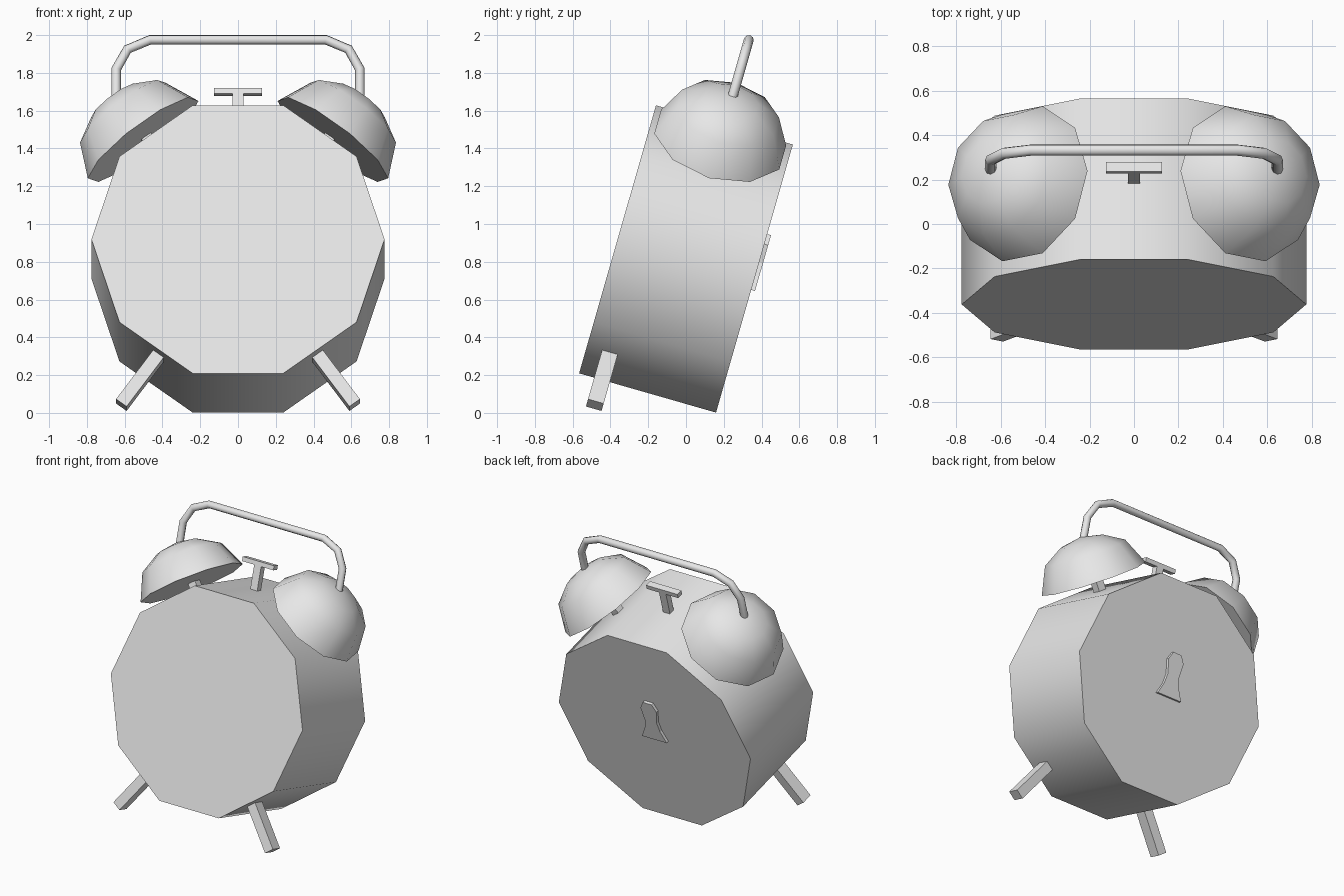
import bpy, bmesh
from math import radians, sin, cos, pi
from mathutils import Matrix

cube = bpy.data.objects.get("Cube")
if cube:
    bpy.data.objects.remove(cube, do_unlink=True)

# One plain grey for the whole clock
grey = bpy.data.materials.new("light_grey")
grey.use_nodes = True
COLOUR = (0.8, 0.8, 0.8, 1)
grey.diffuse_color = COLOUR
grey.node_tree.nodes["Principled BSDF"].inputs["Base Color"].default_value = COLOUR

# The whole clock leans back; parts are built around the body centre
LEAN = Matrix.Translation((0, 0, 0.815)) @ Matrix.Rotation(radians(-16), 4, 'X')
MIRROR = Matrix.Scale(-1, 4, (1, 0, 0))


def finish(name, bm, frame=Matrix(), smooth=False):
    bm.transform(LEAN @ frame)
    bmesh.ops.recalc_face_normals(bm, faces=bm.faces)
    mesh = bpy.data.meshes.new(name)
    bm.to_mesh(mesh)
    bm.free()
    mesh.materials.append(grey)
    obj = bpy.data.objects.new(name, mesh)
    bpy.context.collection.objects.link(obj)
    if smooth:
        bpy.ops.object.select_all(action='DESELECT')
        obj.select_set(True)
        bpy.context.view_layer.objects.active = obj
        bpy.ops.object.shade_smooth_by_angle(angle=radians(45))
    return obj


def box(name, low, high, frame=Matrix()):
    bm = bmesh.new()
    bmesh.ops.create_cube(bm, size=1)
    for v in bm.verts:
        v.co = [a + (b - a) * (c + 0.5) for a, b, c in zip(low, high, v.co)]
    return finish(name, bm, frame)


def prism(name, outline, front, back, smooth=False):
    """Outline in x and z, extruded from front to back."""
    bm = bmesh.new()
    face = bm.faces.new([bm.verts.new((x, front, z)) for x, z in outline])
    new = bmesh.ops.extrude_face_region(bm, geom=[face])["geom"]
    verts = [g for g in new if isinstance(g, bmesh.types.BMVert)]
    bmesh.ops.translate(bm, verts=verts, vec=(0, back - front, 0))
    return finish(name, bm, smooth=smooth)


def dome(name, profile, tip, sides, frame):
    """Rings of (radius, height), closed by a tip and a flat underside."""
    bm = bmesh.new()
    rings = [[bm.verts.new((r * cos(2 * pi * i / sides), r * sin(2 * pi * i / sides), h))
              for i in range(sides)] for r, h in profile]
    bm.faces.new(rings[0])
    for a, b in zip(rings, rings[1:]):
        for i in range(sides):
            j = (i + 1) % sides
            bm.faces.new((a[i], a[j], b[j], b[i]))
    top = bm.verts.new((0, 0, tip))
    for i in range(sides):
        bm.faces.new((rings[-1][i], rings[-1][(i + 1) % sides], top))
    return finish(name, bm, frame, smooth=True)


# Ten-sided body
R = 0.776
prism("body", [(R * cos(pi * i / 5), R * sin(pi * i / 5)) for i in range(10)],
      -0.377, 0.377, smooth=True)

# Bells, bell posts and feet, square to the sloping sides of the body
for side, flip in (("left", Matrix()), ("right", MIRROR)):
    up = flip @ Matrix.Rotation(radians(36), 4, 'Y')
    down = flip @ Matrix.Rotation(radians(144), 4, 'Y')
    dome(side + "_bell", [(0.362, 0.827), (0.28, 1.01), (0.15, 1.088)], 1.118, 10,
         up @ Matrix.Translation((0.02, 0, 0)))
    box(side + "_bell_post", (-0.03, -0.03, 0.7), (0.03, 0.03, 0.85), up)
    box(side + "_foot", (-0.019, -0.294, 0.65), (0.05, -0.208, 1.072), down)

# Hammer between the bells
box("hammer_stem", (-0.028, -0.023, 0.7), (0.028, 0.023, 0.91))
box("hammer_head", (-0.127, -0.023, 0.905), (0.127, 0.023, 0.936))

# Winding key on the back
half = [(0.1, -0.062), (0.062, 0.02), (0.048, 0.09), (0.064, 0.19), (0.035, 0.245)]
prism("winding_key", half + [(-x, z) for x, z in reversed(half)], 0.37, 0.398)

# Carrying handle
half = [(0.645, 0.85), (0.645, 1.045), (0.585, 1.155), (0.465, 1.207)]
path = half + [(-x, z) for x, z in reversed(half)]
curve = bpy.data.curves.new("handle", 'CURVE')
curve.dimensions = '3D'
curve.bevel_depth = 0.026
curve.bevel_resolution = 2
curve.use_fill_caps = True
spline = curve.splines.new('POLY')
spline.points.add(len(path) - 1)
for point, (x, z) in zip(spline.points, path):
    point.co = (x, 0, z, 1)
curve.materials.append(grey)
handle = bpy.data.objects.new("handle", curve)
handle.matrix_world = LEAN
bpy.context.collection.objects.link(handle)
